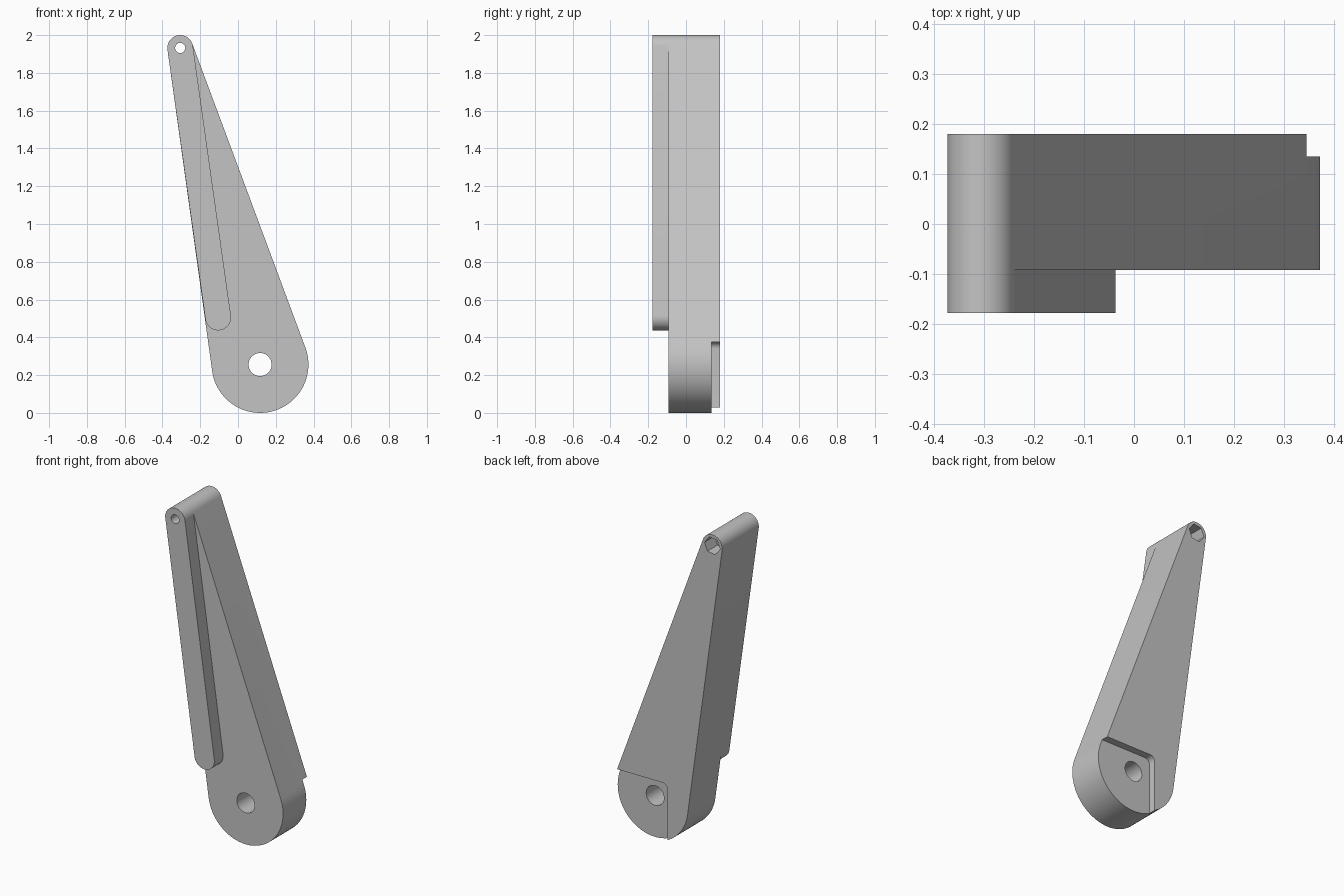
import bpy
import bmesh
import math
from mathutils import Vector

if "Cube" in bpy.data.objects:
    bpy.data.objects.remove(bpy.data.objects["Cube"], do_unlink=True)

grey = bpy.data.materials.new("mid grey")
grey.use_nodes = True
COLOUR = (0.55, 0.55, 0.55, 1.0)
grey.diffuse_color = COLOUR
grey.node_tree.nodes["Principled BSDF"].inputs["Base Color"].default_value = COLOUR

FRONT, JOIN, STEP, BACK = -0.178, -0.092, 0.135, 0.18
TIP, TIP_R = Vector((-0.306, 1.932)), 0.068
HUB, HUB_R = Vector((0.117, 0.256)), 0.256
BAR_END = Vector((-0.105, 0.505))


def arc(centre, radius, start, end, steps):
    """Points along an arc in the x-z plane."""
    return [centre + radius * Vector((math.cos(a), math.sin(a)))
            for a in (start + (end - start) * i / steps for i in range(steps + 1))]


def ring(centre, radius, sides, turn=0.0):
    return arc(centre, radius, turn, turn + math.tau, sides)[:-1]


def tapered_slot(c0, r0, c1, r1):
    """Outline of two circles joined by their outer tangents."""
    axis = c1 - c0
    heading = math.atan2(axis.y, axis.x)
    spread = math.acos((r0 - r1) / axis.length)
    return (arc(c1, r1, heading - spread, heading + spread, 48)
            + arc(c0, r0, heading + spread, heading + math.tau - spread, 32))


def prism(name, outline, y0, y1):
    """Extrude an x-z outline from y0 to y1."""
    bm = bmesh.new()
    face = bm.faces.new([bm.verts.new((p.x, y0, p.y)) for p in outline])
    grown = bmesh.ops.extrude_face_region(bm, geom=[face])["geom"]
    bmesh.ops.translate(bm, vec=(0, y1 - y0, 0),
                        verts=[v for v in grown if isinstance(v, bmesh.types.BMVert)])
    bmesh.ops.recalc_face_normals(bm, faces=bm.faces)
    mesh = bpy.data.meshes.new(name)
    bm.to_mesh(mesh)
    bm.free()
    mesh.materials.append(grey)
    obj = bpy.data.objects.new(name, mesh)
    bpy.context.collection.objects.link(obj)
    return obj


def activate(obj):
    bpy.ops.object.select_all(action="DESELECT")
    obj.select_set(True)
    bpy.context.view_layer.objects.active = obj


def cut(obj, outline, y0, y1):
    """Subtract a prism and discard the cutter."""
    cutter = prism("cutter", outline, y0, y1)
    cutter.hide_render = True
    mod = obj.modifiers.new("cut", "BOOLEAN")
    mod.operation, mod.solver, mod.object = "DIFFERENCE", "EXACT", cutter
    activate(obj)
    bpy.ops.object.modifier_apply(modifier=mod.name)
    bpy.data.objects.remove(cutter, do_unlink=True)


# Main tapered arm and the raised bar on its front
arm = prism("arm", tapered_slot(TIP, TIP_R, HUB, HUB_R), JOIN, BACK)
bar = prism("raised_bar", tapered_slot(TIP, TIP_R, BAR_END, TIP_R), FRONT, JOIN)

# Through holes at hub and tip
cut(arm, ring(HUB, 0.061, 40), -0.5, 0.5)
for part in (arm, bar):
    cut(part, ring(TIP, 0.027, 32), -0.5, 0.5)

# Hexagonal nut pocket in the back of the tip
cut(arm, ring(TIP, 0.054, 6, math.radians(8)), 0.08, 0.5)

# Stepped recess behind the hub, with one rounded corner
fillet = 0.035
recess = [Vector((0, -0.1)), Vector((0.5, -0.1)), Vector((0.5, 0.375))]
recess += arc(Vector((fillet, 0.375 - fillet)), fillet, math.pi / 2, math.pi, 8)
cut(arm, recess, STEP, 0.5)

for part in (arm, bar):
    activate(part)
    bpy.ops.object.shade_smooth_by_angle(angle=math.radians(30))
